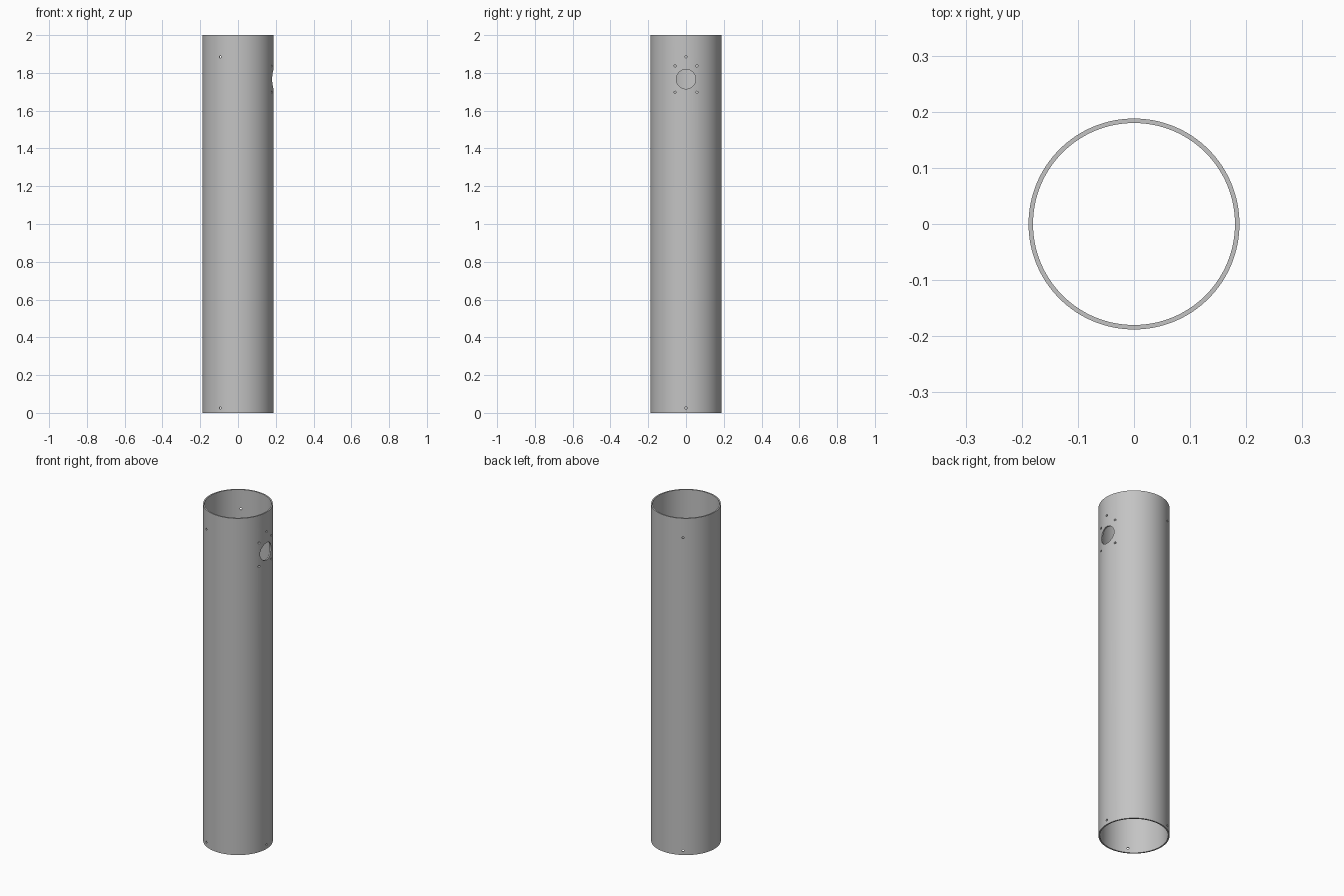
import bpy, bmesh, math
from mathutils import Matrix

OUTER, INNER, HEIGHT = 0.188, 0.180, 2.0
SEGMENTS = 128

cube = bpy.data.objects.get("Cube")
if cube:
    bpy.data.objects.remove(cube, do_unlink=True)

grey = bpy.data.materials.new("plain grey")
grey.use_nodes = True
colour = (0.55, 0.55, 0.55, 1)
grey.diffuse_color = colour
grey.node_tree.nodes["Principled BSDF"].inputs["Base Color"].default_value = colour


def make_object(name, bm):
    bmesh.ops.recalc_face_normals(bm, faces=bm.faces)
    mesh = bpy.data.meshes.new(name)
    bm.to_mesh(mesh)
    bm.free()
    mesh.materials.append(grey)
    obj = bpy.data.objects.new(name, mesh)
    bpy.context.collection.objects.link(obj)
    return obj


def add_drill(bm, radius, angle, z, offset=0, sides=24):
    """Short radial cylinder crossing the wall at the given angle."""
    place = (Matrix.Rotation(angle, 4, 'Z')
             @ Matrix.Translation((OUTER - 0.02, offset, z))
             @ Matrix.Rotation(math.pi / 2, 4, 'Y'))
    bmesh.ops.create_cone(bm, cap_ends=True, segments=sides, radius1=radius,
                          radius2=radius, depth=0.12, matrix=place)


# Tube: a rectangular wall section swept around the vertical axis
bm = bmesh.new()
section = [(INNER, 0), (OUTER, 0), (OUTER, HEIGHT), (INNER, HEIGHT)]
verts = [bm.verts.new((r, 0, z)) for r, z in section]
edges = [bm.edges.new((verts[i], verts[(i + 1) % 4])) for i in range(4)]
bmesh.ops.spin(bm, geom=verts + edges, cent=(0, 0, 0), axis=(0, 0, 1),
               angle=math.tau, steps=SEGMENTS, use_duplicate=False)
bmesh.ops.remove_doubles(bm, verts=bm.verts, dist=0.0001)
tube = make_object("tube", bm)

# Drills: large port, its four screw holes, and three holes near each end
bm = bmesh.new()
add_drill(bm, 0.0515, 0, 1.767, sides=64)
for side in (-1, 1):
    for z in (1.697, 1.837):
        add_drill(bm, 0.006, 0, z, side * 0.058)
for z in (0.026, 1.885):
    for i in range(3):
        add_drill(bm, 0.006, i * math.tau / 3, z)
drills = make_object("hole_cutters", bm)
drills.hide_render = True

# Cut the holes and smooth the curved walls
cut = tube.modifiers.new("holes", 'BOOLEAN')
cut.operation = 'DIFFERENCE'
cut.solver = 'EXACT'
cut.use_self = True
cut.object = drills
bpy.ops.object.select_all(action='DESELECT')
bpy.context.view_layer.objects.active = tube
tube.select_set(True)
bpy.ops.object.modifier_apply(modifier=cut.name)
bpy.data.objects.remove(drills, do_unlink=True)
bpy.ops.object.shade_smooth_by_angle(angle=math.radians(30))
